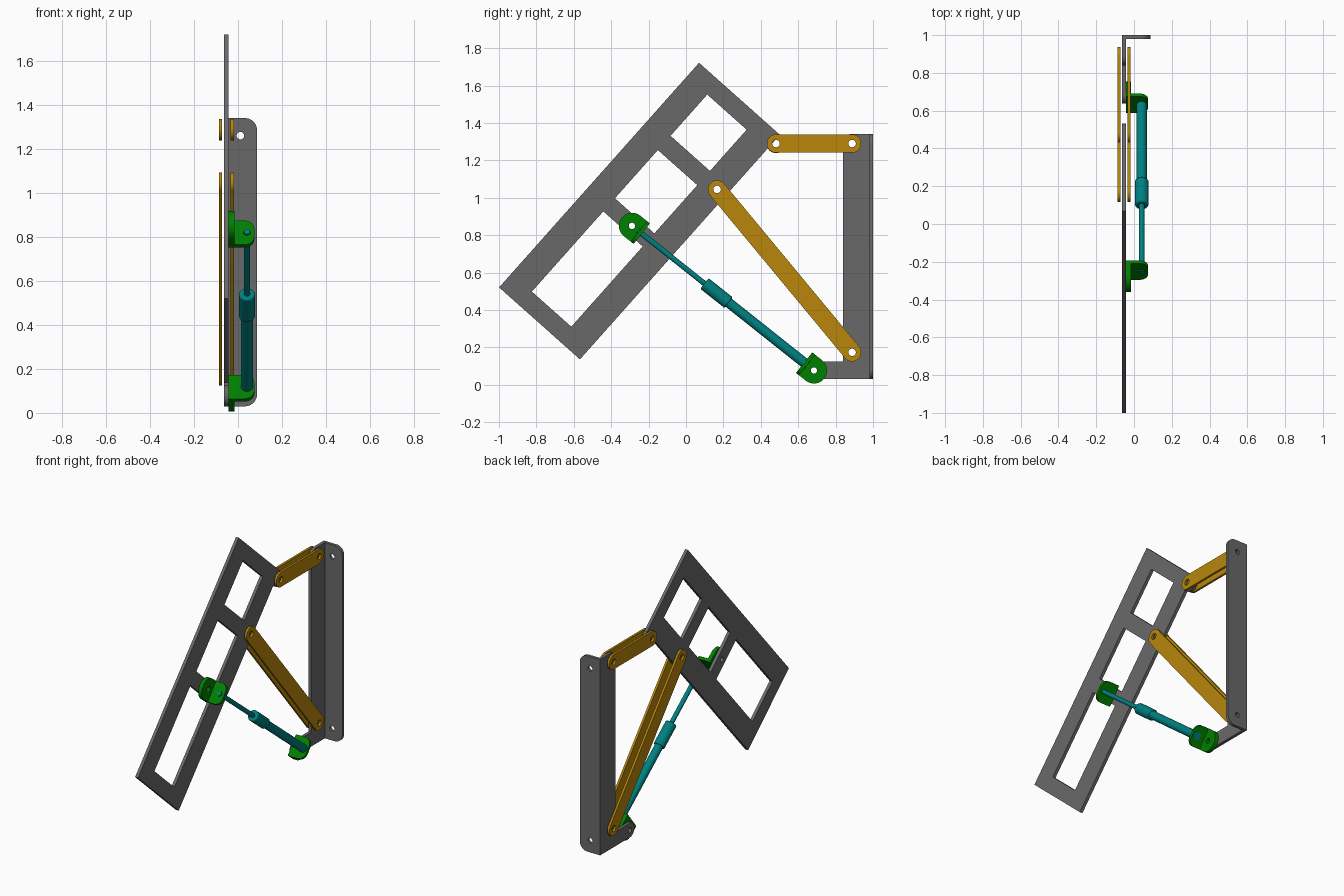
import bpy
import math
from mathutils import Matrix, Vector

if "Cube" in bpy.data.objects:
    bpy.data.objects.remove(bpy.data.objects["Cube"])


def material(name, rgb):
    m = bpy.data.materials.new(name)
    m.use_nodes = True
    m.diffuse_color = (*rgb, 1)
    m.node_tree.nodes["Principled BSDF"].inputs["Base Color"].default_value = (*rgb, 1)
    return m


GREY = material("dim grey", (0.141, 0.141, 0.141))
GOLD = material("dark gold", (0.479, 0.238, 0.0033))
TEAL = material("teal", (0.0, 0.216, 0.216))
GREEN = material("green", (0.0, 0.216, 0.0))
X, Y, Z = Vector((1, 0, 0)), Vector((0, 1, 0)), Vector((0, 0, 1))


def smooth(obj):
    bpy.ops.object.select_all(action="DESELECT")
    obj.select_set(True)
    bpy.context.view_layer.objects.active = obj
    bpy.ops.object.shade_smooth_by_angle(angle=math.radians(30))


def rounded(points, radii):
    """Outline with right-angled corners, each with its own fillet radius."""
    out = []
    for i, (p, r) in enumerate(zip(points, radii)):
        p = Vector(p)
        if r == 0:
            out.append(p)
            continue
        a = (Vector(points[i - 1]) - p).normalized()
        b = (Vector(points[(i + 1) % len(points)]) - p).normalized()
        for k in range(13):
            t = k / 12 * math.pi / 2
            out.append(p + r * (a + b - b * math.cos(t) - a * math.sin(t)))
    return out


def rect(x0, y0, x1, y1, radii=(0, 0, 0, 0)):
    return rounded([(x0, y0), (x1, y0), (x1, y1), (x0, y1)], radii)


def circle(x, y, r, n=32):
    return [Vector((x + r * math.cos(k * math.tau / n), y + r * math.sin(k * math.tau / n)))
            for k in range(n)]


def plate(name, loops, origin, ax, ay, thick, mat):
    """Sheet part: first loop is the outline, the others are holes."""
    cu = bpy.data.curves.new(name, "CURVE")
    cu.dimensions, cu.fill_mode, cu.extrude = "2D", "BOTH", thick / 2
    for loop in loops:
        s = cu.splines.new("POLY")
        s.points.add(len(loop) - 1)
        for pt, co in zip(s.points, loop):
            pt.co = (co.x, co.y, 0, 1)
        s.use_cyclic_u = True
    tmp = bpy.data.objects.new(name + "_profile", cu)
    bpy.context.collection.objects.link(tmp)
    mesh = bpy.data.meshes.new_from_object(tmp.evaluated_get(bpy.context.evaluated_depsgraph_get()))
    bpy.data.objects.remove(tmp)
    mesh.name = name
    mesh.materials.clear()
    mesh.materials.append(mat)
    obj = bpy.data.objects.new(name, mesh)
    bpy.context.collection.objects.link(obj)
    m = Matrix((ax, ay, ax.cross(ay))).transposed().to_4x4()
    m.translation = origin
    obj.matrix_world = m
    smooth(obj)
    return obj


def tube(name, a, b, r, mat, bevel=0):
    bpy.ops.mesh.primitive_cylinder_add(vertices=32, radius=r, depth=(b - a).length,
                                        location=(a + b) / 2)
    obj = bpy.context.object
    obj.name = name
    obj.rotation_mode = "QUATERNION"
    obj.rotation_quaternion = (b - a).to_track_quat("Z", "Y")
    obj.data.materials.append(mat)
    if bevel:
        mod = obj.modifiers.new("edge", "BEVEL")
        mod.width, mod.segments = bevel, 2
    smooth(obj)


SHEET_X = -0.053                      # mid-plane of the grey sheets
T = 0.021
LINK_R, HOLE = 0.049, 0.02
wall_top, wall_low = Vector((0, 0.888, 1.29)), Vector((0, 0.888, 0.174))
arm_top, arm_low = Vector((0, 0.481, 1.29)), Vector((0, 0.166, 1.045))
foot_pin, frame_pin = Vector((0, 0.684, 0.077)), Vector((0, -0.289, 0.85))

# Tilted frame with three windows
u = Vector((0, 0.665, 0.747)).normalized()
w = X.cross(u)
corner = Vector((SHEET_X, -0.567, 0.136))


def on_frame(p):
    d = p - corner
    return d.dot(u), d.dot(w)


windows = [rect(a, 0.151, b, 0.433) for a, b in ((0.1, 0.674), (0.768, 1.113), (1.215, 1.51))]
pins = [circle(*on_frame(p), r) for p, r in ((arm_low, HOLE), (frame_pin, 0.017))]
plate("tilted_frame", [rect(0, 0, 1.608, 0.579)] + windows + pins, corner, u, w, T, GREY)
plate("frame_lug", [circle(0, 0, 0.051), circle(0, 0, HOLE)],
      arm_top + X * SHEET_X, Y, Z, T, GREY)

# Wall bracket: side web with foot, and back flange
web = rounded([(0.637, 0.03), (1, 0.03), (1, 1.342), (0.839, 1.342), (0.839, 0.125), (0.637, 0.125)],
              [0.047, 0, 0, 0.049, 0, 0.047])
holes = [circle(p.y, p.z, r) for p, r in ((wall_top, HOLE), (wall_low, HOLE), (foot_pin, 0.017))]
plate("bracket_web", [web] + holes, X * SHEET_X, Y, Z, T, GREY)
plate("bracket_flange",
      [rect(-0.0635, 0.03, 0.087, 1.342, (0, 0.055, 0.055, 0)),
       circle(0.011, 1.262, 0.017), circle(0.011, 0.11, 0.017)],
      Y * 0.99, X, Z, 0.02, GREY)

# Paired link bars on both sides of the sheets
for name, a, b in (("upper_link", arm_top, wall_top), ("lower_link", arm_low, wall_low)):
    along = (b - a).normalized()
    length = (b - a).length
    bar = [rect(-LINK_R, -LINK_R, length + LINK_R, LINK_R, [LINK_R] * 4),
           circle(0, 0, HOLE), circle(length, 0, HOLE)]
    for side, offset in (("right", -0.027), ("left", 0.027)):
        plate(f"{name}_{side}", bar, a + X * (SHEET_X + offset), along, X.cross(along), 0.015, GOLD)

# Angle brackets holding the strut
ROD_X, R, REACH = 0.041, 0.07, 0.067
axis = (foot_pin - frame_pin).normalized()
for name, pin, d in (("lower", foot_pin, -axis), ("upper", frame_pin, axis)):
    side = X.cross(d)
    plate(f"{name}_mount_plate",
          [rect(-R, -R, REACH, R, (R, 0, 0, R)), circle(0, 0, 0.017)],
          pin + X * -0.03, d, side, 0.026, GREEN)
    plate(f"{name}_mount_flange",
          [rect(-0.043, -R, 0.074, R, (0, 0.045, 0.045, 0)), circle(ROD_X, 0, 0.016)],
          pin + d * (REACH - 0.01), X, side, 0.02, GREEN)

# Telescopic strut
start = frame_pin + X * ROD_X
total = (foot_pin - frame_pin).length
s0, s1 = 0.495, 0.66
tube("strut_rod", start + axis * 0.04, start + axis * (s0 + 0.05), 0.0145, TEAL)
tube("strut_sleeve", start + axis * s0, start + axis * s1, 0.036, TEAL, 0.006)
tube("strut_cylinder", start + axis * (s1 - 0.02), start + axis * (total - 0.045), 0.027, TEAL)
